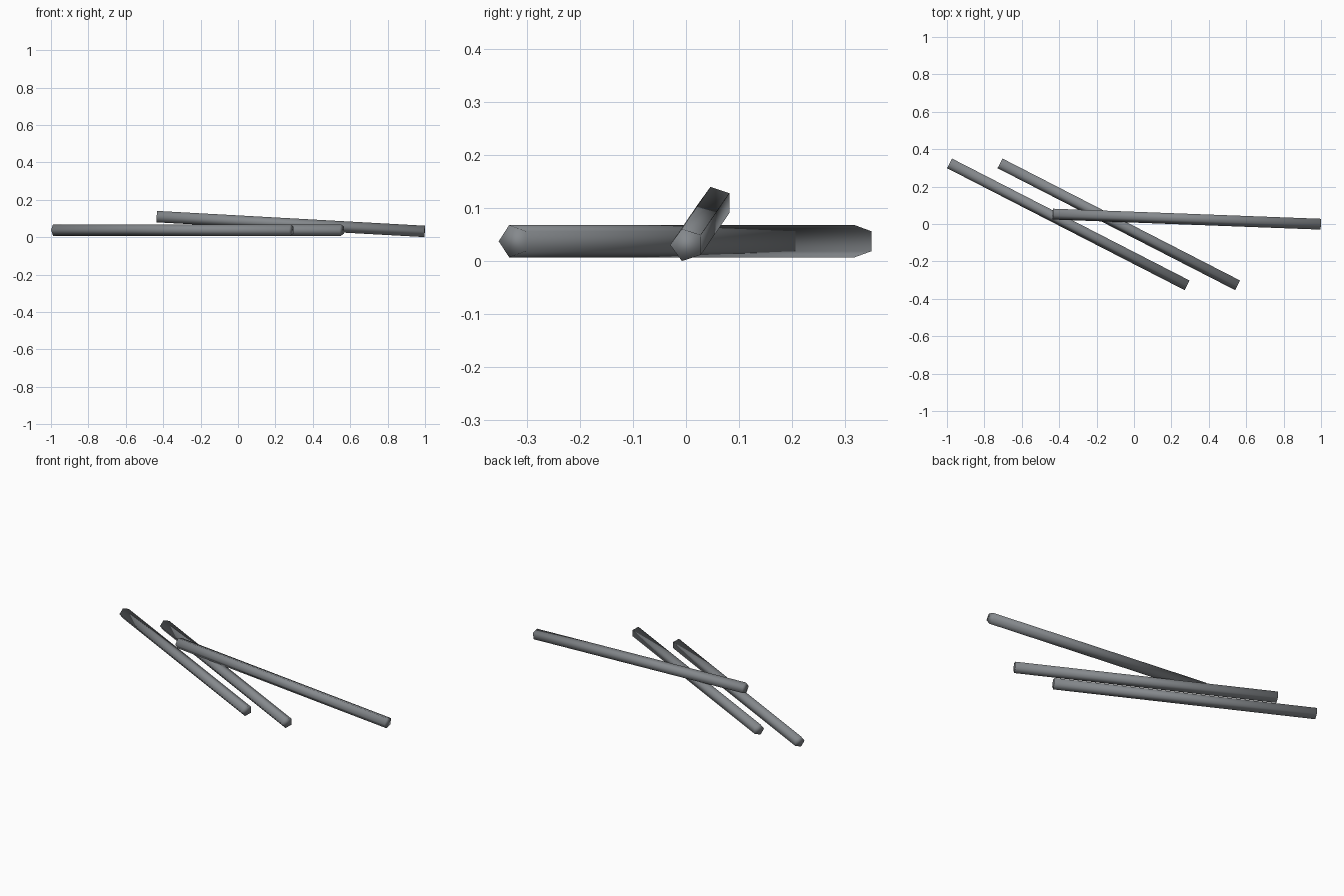
import bpy, bmesh, math
from mathutils import Vector

if "Cube" in bpy.data.objects:
    bpy.data.objects.remove(bpy.data.objects["Cube"])

RADIUS = 0.032
SIDES = 5

steel = bpy.data.materials.new("steel grey")
steel.diffuse_color = (0.235, 0.25, 0.265, 1)
steel.use_nodes = True
steel.node_tree.nodes["Principled BSDF"].inputs["Base Color"].default_value = steel.diffuse_color


def rod(name, start, end):
    """Five-sided rod between two points, one ridge pointing sideways to -y."""
    a, b = Vector(start), Vector(end)
    axis = (b - a).normalized()
    side = axis.cross(Vector((0, 0, 1))).normalized()   # towards -y
    up = side.cross(axis).normalized()
    bm = bmesh.new()
    rings = []
    for centre in (a, b):
        ring = []
        for i in range(SIDES):
            t = 2 * math.pi * i / SIDES
            ring.append(bm.verts.new(centre + RADIUS * (side * math.cos(t) + up * math.sin(t))))
        rings.append(ring)
    for i in range(SIDES):
        j = (i + 1) % SIDES
        bm.faces.new((rings[0][i], rings[0][j], rings[1][j], rings[1][i]))
    # end caps
    bm.faces.new(rings[0])
    bm.faces.new(rings[1])
    bmesh.ops.recalc_face_normals(bm, faces=bm.faces)
    for f in bm.faces:
        f.smooth = True
    mesh = bpy.data.meshes.new(name)
    bm.to_mesh(mesh)
    bm.free()
    mesh.materials.append(steel)
    obj = bpy.data.objects.new(name, mesh)
    bpy.context.collection.objects.link(obj)
    return obj


# two parallel rods lying flat
for name, dx in (("lower_rod_left", 0.0), ("lower_rod_right", 0.27)):
    rod(name, (-0.985 + dx, 0.327, 0.038), (0.285 + dx, -0.325, 0.038))

# third rod leaning across them
rod("leaning_rod", (-0.434, 0.056, 0.110), (0.998, 0.002, 0.031))
